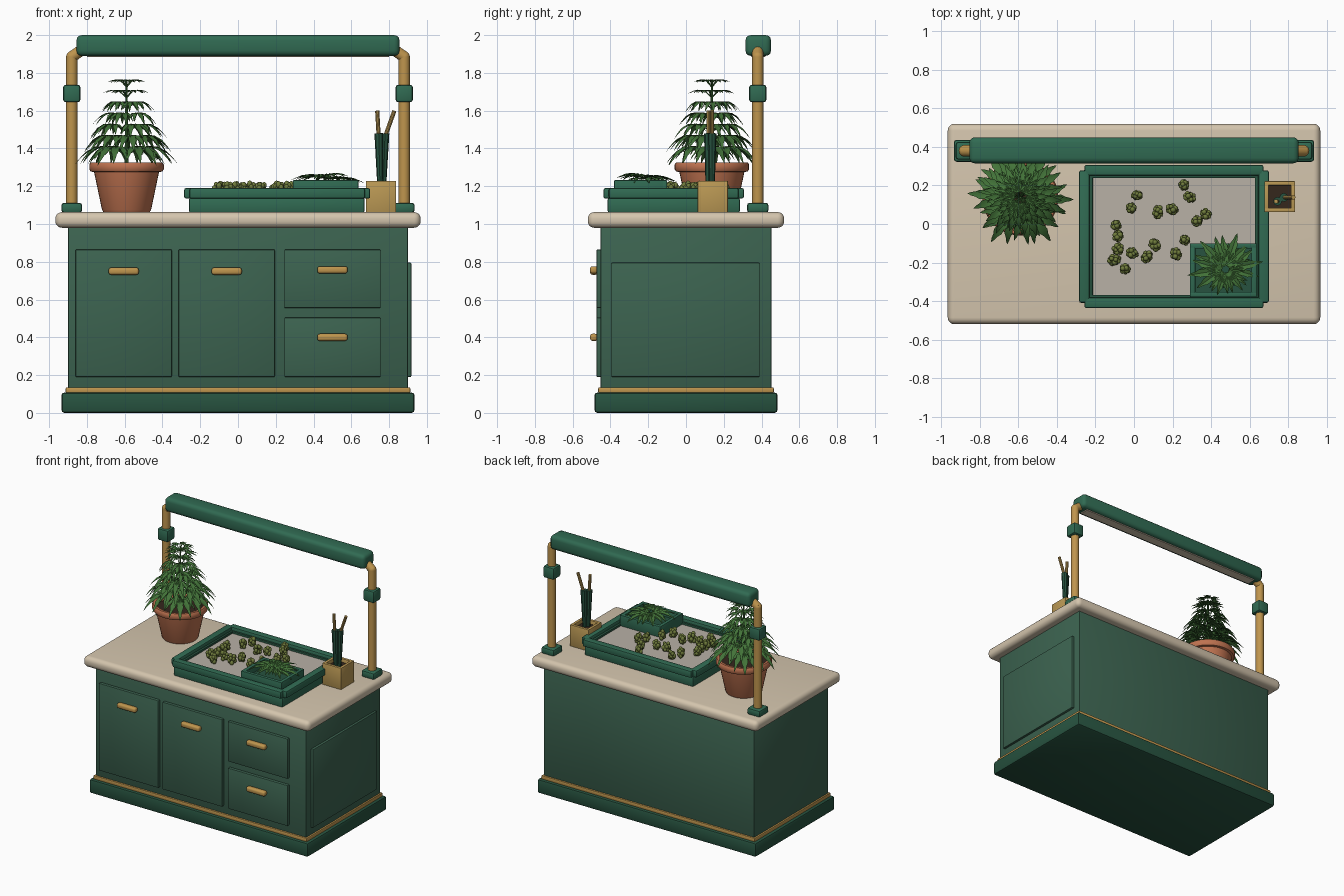
import bpy, bmesh, math, random
from mathutils import Vector, Matrix

if "Cube" in bpy.data.objects:
    bpy.data.objects.remove(bpy.data.objects["Cube"])

random.seed(4)


def mat(name, r, g, b):
    m = bpy.data.materials.new(name)
    m.diffuse_color = (r, g, b, 1)
    m.use_nodes = True
    m.node_tree.nodes["Principled BSDF"].inputs["Base Color"].default_value = m.diffuse_color
    return m


GREEN = mat("cabinet_green", .045, .125, .08)
DEEP = mat("trim_green", .03, .145, .085)
PLINTH = mat("plinth_green", .02, .085, .05)
GOLD = mat("brass", .52, .30, .075)
WOOD = mat("wood", .50, .32, .09)
STONE = mat("stone", .66, .56, .42)
GREY = mat("mesh_screen", .48, .44, .38)
CLAY = mat("terracotta", .52, .17, .08)
SOIL = mat("soil", .035, .02, .012)
LEAF = mat("leaf", .055, .17, .04)
BUD = mat("bud", .16, .20, .045)


def finish(name, bm, m, smooth=True):
    bmesh.ops.recalc_face_normals(bm, faces=bm.faces)
    me = bpy.data.meshes.new(name)
    bm.to_mesh(me)
    bm.free()
    me.materials.append(m)
    ob = bpy.data.objects.new(name, me)
    bpy.context.collection.objects.link(ob)
    if smooth:
        bpy.ops.object.select_all(action='DESELECT')
        ob.select_set(True)
        bpy.context.view_layer.objects.active = ob
        bpy.ops.object.shade_smooth_by_angle(angle=math.radians(35))
    return ob


def box(name, x0, x1, y0, y1, z0, z1, m, bev=.008, seg=2):
    bm = bmesh.new()
    bmesh.ops.create_cube(bm, size=1)
    for v in bm.verts:
        v.co = Vector(((x0 + x1) / 2 + v.co.x * (x1 - x0),
                       (y0 + y1) / 2 + v.co.y * (y1 - y0),
                       (z0 + z1) / 2 + v.co.z * (z1 - z0)))
    if bev:
        bmesh.ops.bevel(bm, geom=bm.edges[:], offset=bev, segments=seg, profile=.5, affect='EDGES')
    return finish(name, bm, m)


def rod(name, a, b, r0, r1, m, n=20):
    a, b = Vector(a), Vector(b)
    bm = bmesh.new()
    q = (b - a).to_track_quat('Z', 'Y').to_matrix().to_4x4()
    bmesh.ops.create_cone(bm, cap_ends=True, segments=n, radius1=r0, radius2=r1,
                          depth=(b - a).length, matrix=Matrix.Translation((a + b) / 2) @ q)
    return finish(name, bm, m)


def frame(name, x0, x1, y0, y1, z0, z1, w, m, inset=0, bev=.006):
    # four rails round an opening; inset shortens them to notch the corners
    for s, (a, b) in (("front", (y0, y0 + w)), ("back", (y1 - w, y1))):
        box(f"{name}_{s}", x0 + inset, x1 - inset, a, b, z0, z1, m, bev)
    for s, (a, b) in (("left", (x0, x0 + w)), ("right", (x1 - w, x1))):
        box(f"{name}_{s}", a, b, y0 + inset, y1 - inset, z0, z1, m, bev)


# cabinet body
box("plinth", -.935, .935, -.485, .485, 0, .108, PLINTH, .016)
box("brass_trim", -.912, .912, -.465, .465, .105, .135, GOLD, .006)
box("cabinet", -.9, .9, -.452, .452, .12, .99, GREEN, .006)
box("countertop", -.967, .967, -.52, .52, .98, 1.063, STONE, .035, 5)
box("side_panel", .89, .918, -.395, .39, .19, .795, GREEN, .006)

# doors, drawers and handles
fronts = [("left_door", -.86, -.35, .19, .865, .75), ("right_door", -.315, .195, .19, .865, .75),
          ("lower_drawer", .245, .755, .19, .505, .4), ("upper_drawer", .245, .755, .555, .865, .757)]
for n, a, b, c, d, h in fronts:
    box(n, a, b, -.474, -.445, c, d, GREEN, .006)
    x = (a + b) / 2
    box(n + "_handle", x - .08, x + .08, -.508, -.468, h - .019, h + .019, GOLD, .013, 3)

# lamp frame
for s, n in ((-1, "left"), (1, "right")):
    x, y = s * .88, .38
    box(n + "_foot", x - .055, x + .055, y - .057, y + .057, 1.06, 1.112, DEEP, .014)
    box(n + "_collar", x - .046, x + .046, y - .046, y + .046, 1.645, 1.737, DEEP, .014)
    rod(n + "_post", (x, y, 1.06), (x, y, 1.885), .03, .03, GOLD)
    rod(n + "_elbow", (x, y, 1.885), (s * .80, y, 1.94), .03, .03, GOLD)
    bm = bmesh.new()
    bmesh.ops.create_uvsphere(bm, u_segments=20, v_segments=10, radius=.03,
                              matrix=Matrix.Translation((x, y, 1.885)))
    finish(n + "_elbow_joint", bm, GOLD)
box("lamp_bar", -.855, .855, .315, .45, 1.89, 2.0, DEEP, .028, 3)
box("lamp_diffuser", -.80, .80, .345, .42, 1.884, 1.9, STONE, .003, 1)

# sorting tray
box("tray_body", -.26, .67, -.415, .285, 1.06, 1.138, DEEP, .01)
frame("tray_rim", -.285, .70, -.437, .307, 1.135, 1.19, .055, DEEP, .028, .01)
frame("tray_lip", -.236, .65, -.39, .26, 1.13, 1.165, .022, PLINTH, 0, .004)
box("tray_screen", -.22, .635, -.375, .245, 1.13, 1.15, GREY, 0)
frame("leaf_tray", .29, .637, -.38, -.10, 1.145, 1.233, .028, DEEP, 0, .006)
box("leaf_tray_floor", .30, .625, -.37, -.11, 1.145, 1.18, PLINTH, 0)


# lumpy flower buds
spots = [(1137, 196), (1131, 209), (1184, 186), (1190, 198), (1158, 213), (1172, 210),
         (1206, 215), (1197, 222), (1116, 226), (1118, 237), (1118, 250), (1132, 254),
         (1125, 270), (1147, 258), (1155, 246), (1176, 255), (1185, 241), (1114, 261)]
bm = bmesh.new()
for px, py in spots:
    c = Vector(((px - 1134) / 193, (225 - py) / 193, 1.178))
    ang, stretch = random.uniform(0, 6.28), random.uniform(.014, .026)
    for i in range(13):
        a = i * 2.4
        h = 1 - 2 * (i + .5) / 13
        r = math.sqrt(1 - h * h)
        p = Vector((r * math.cos(a) * stretch, r * math.sin(a) * .018, h * .026 + random.uniform(0, .012)))
        p.rotate(Matrix.Rotation(ang, 3, 'Z'))
        k = random.uniform(.9, 1.25)
        bmesh.ops.create_icosphere(bm, subdivisions=2, radius=.0125 * k,
                                   matrix=Matrix.Translation(c + p) @ Matrix.Diagonal((1, 1, 1.25, 1)))
finish("flower_buds", bm, BUD)

# terracotta pot, lathed
PX, PY = -.59, .137
prof = [(0, 1.062), (.122, 1.062), (.130, 1.075), (.172, 1.275), (.19, 1.278), (.197, 1.29),
        (.197, 1.315), (.19, 1.326), (.172, 1.326), (.165, 1.315), (.160, 1.27), (0, 1.27)]
bm = bmesh.new()
vs = [bm.verts.new((PX + r, PY, z)) for r, z in prof]
es = [bm.edges.new(e) for e in zip(vs, vs[1:])]
bmesh.ops.spin(bm, geom=vs + es, cent=(PX, PY, 0), axis=(0, 0, 1), angle=math.tau, steps=36)
bmesh.ops.remove_doubles(bm, verts=bm.verts[:], dist=.0005)
finish("plant_pot", bm, CLAY)
rod("pot_soil", (PX, PY, 1.262), (PX, PY, 1.29), .163, .163, SOIL, 36)
rod("plant_stem", (PX, PY, 1.28), (PX, PY, 1.765), .012, .005, LEAF, 10)


def fan_leaf(bm, base, az, size, pitch, droop):
    # seven serrated leaflets spread from one point
    for ang, k in ((0, 1), (27, .9), (-27, .9), (56, .7), (-56, .7), (95, .42), (-95, .42)):
        L, n, rows = size * k, 8, []
        rot = Matrix.Rotation(az + math.radians(ang), 3, 'Z')
        for i in range(n + 1):
            t = i / n
            w = L * .115 * math.sin(math.pi * t ** .8) * (1.15 if i % 2 else .88)
            z = L * (pitch * t - droop * t * t)
            rows.append([bm.verts.new(base + rot @ Vector((L * t * (1 - .2 * droop * t), y, z + abs(y) * .35)))
                         for y in (-w - .0003, 0, w + .0003)])
        for r0, r1 in zip(rows, rows[1:]):
            for j in (0, 1):
                bm.faces.new((r0[j], r0[j + 1], r1[j + 1], r1[j]))


# potted plant foliage in shrinking tiers
tiers = [(1.40, .28, 6), (1.46, .25, 6), (1.52, .22, 5), (1.58, .185, 5),
         (1.64, .155, 5), (1.70, .125, 5), (1.755, .10, 6)]
bm = bmesh.new()
for i, (z, reach, n) in enumerate(tiers):
    for j in range(n):
        az = j * math.tau / n + i * .65 + random.uniform(-.12, .12)
        d = Vector((math.cos(az), math.sin(az), 0))
        p0 = Vector((PX, PY, z - .03))
        p1 = Vector((PX, PY, z + .005)) + d * reach * .32
        q = (p1 - p0).to_track_quat('Z', 'Y').to_matrix().to_4x4()
        bmesh.ops.create_cone(bm, cap_ends=True, segments=6, radius1=.004, radius2=.0025,
                              depth=(p1 - p0).length, matrix=Matrix.Translation((p0 + p1) / 2) @ q)
        fan_leaf(bm, p1, az, reach * .76, .15, .6 if i < 5 else .3)
finish("plant_leaves", bm, LEAF)

# loose leaves piled in the small tray
bm = bmesh.new()
for i, az in enumerate((.2, 1.25, 2.3, 3.3, 4.4, 5.4)):
    p = Vector((.475 + .02 * math.cos(az), -.235 + .02 * math.sin(az), 1.235 + .005 * i))
    fan_leaf(bm, p, az, .19 if math.sin(az) > -.2 else .13, .2, .3)
finish("trimmed_leaves", bm, LEAF)

# tool box with tools
frame("tool_box", .677, .837, .062, .222, 1.06, 1.228, .022, WOOD, 0, .004)
box("tool_box_inside", .69, .825, .075, .21, 1.062, 1.2, SOIL, 0)
for s, x0, x1, xt in ((0, .752, .745, .737), (1, .77, .778, .828)):
    y = .118 + .02 * s
    rod(f"tool_grip_{s}", (x0, y, 1.19), (x1, y, 1.48), .014, .023, PLINTH, 8)
    rod(f"tool_stick_{s}", (x1, y, 1.46), (xt, y, 1.6), .011, .011, WOOD, 10)
